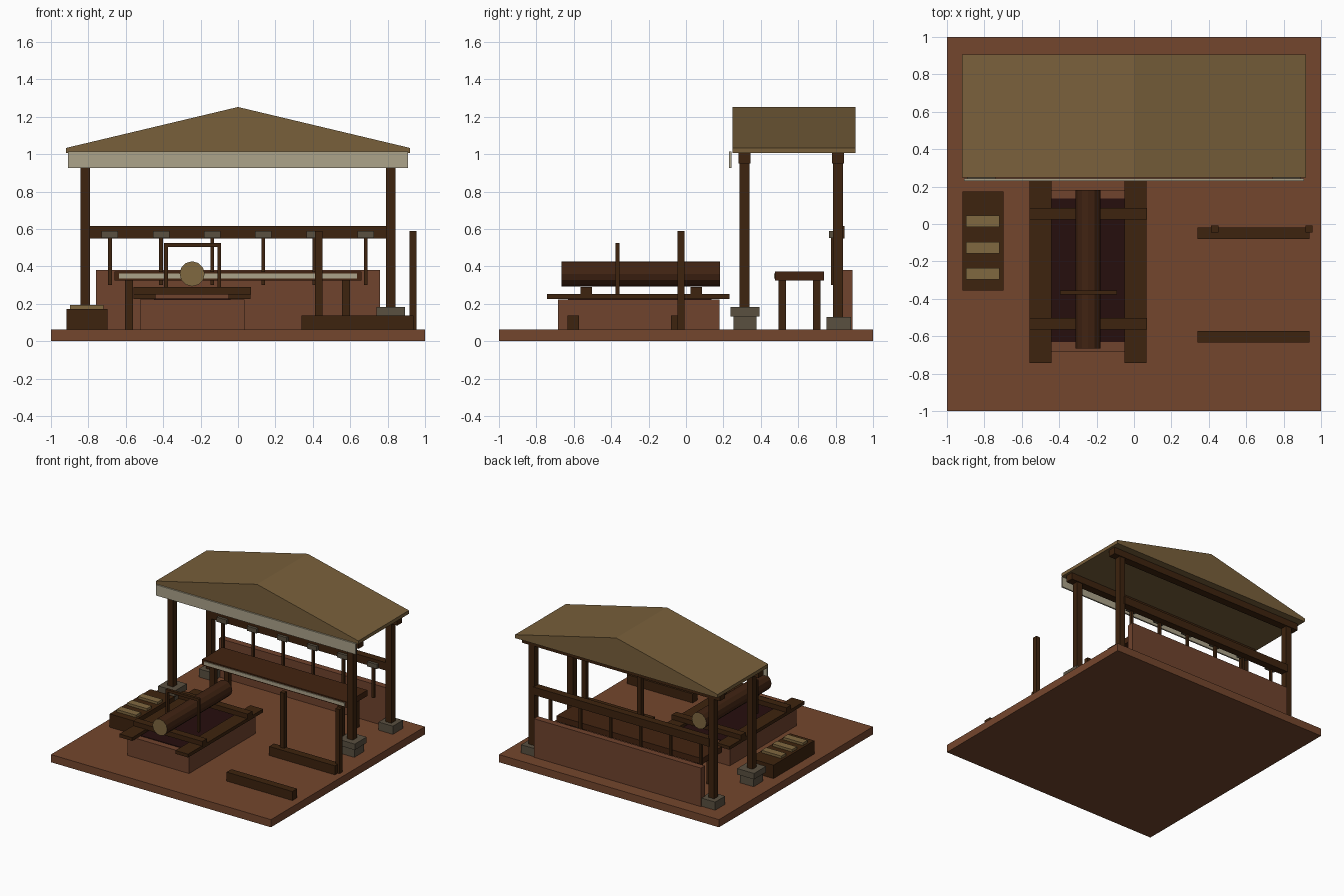
import bpy, bmesh, math

if "Cube" in bpy.data.objects:
    bpy.data.objects.remove(bpy.data.objects["Cube"])


def mat(name, rgb):
    lin = [((c / 255 + 0.055) / 1.055) ** 2.4 if c > 10 else c / 255 / 12.92 for c in rgb]
    m = bpy.data.materials.new(name)
    m.diffuse_color = (*lin, 1)
    m.use_nodes = True
    m.node_tree.nodes["Principled BSDF"].inputs["Base Color"].default_value = m.diffuse_color
    return m


EARTH = mat("red_earth", (116, 70, 45))
MUD = mat("mud_wall", (112, 67, 45))
WOOD = mat("dark_wood", (61, 35, 14))
BARK = mat("bark", (64, 35, 18))
BENCH = mat("bench_wood", (66, 35, 16))
STONE = mat("stone", (90, 80, 64))
THATCH = mat("thatch", (121, 96, 59))
TAN = mat("cut_wood", (128, 104, 64))
PALE = mat("pale_board", (172, 163, 138))
PIT = mat("pit_dark", (38, 14, 13))


def finish(name, bm, *mats):
    bmesh.ops.recalc_face_normals(bm, faces=bm.faces)
    me = bpy.data.meshes.new(name)
    bm.to_mesh(me)
    bm.free()
    for m in mats:
        me.materials.append(m)
    ob = bpy.data.objects.new(name, me)
    bpy.context.collection.objects.link(ob)
    return ob


def box(name, x, y, z, m):
    """Box from (min, max) pairs."""
    bm = bmesh.new()
    bmesh.ops.create_cube(bm, size=1)
    for v in bm.verts:
        for i, r in enumerate((x, y, z)):
            v.co[i] = r[0] if v.co[i] < 0 else r[1]
    return finish(name, bm, m)


def around(c, half):
    return (c - half, c + half)


# ground slab
box("ground", (-1, 1), (-1, 1), (0, 0.063), EARTH)

# gabled roof, ridge running front to back
bm = bmesh.new()
profile = [(-0.92, 1.005), (0.92, 1.005), (0.92, 1.033), (0, 1.252), (-0.92, 1.033)]
face = bm.faces.new([bm.verts.new((x, 0.248, z)) for x, z in profile])
ext = bmesh.ops.extrude_face_region(bm, geom=[face])["geom"]
bmesh.ops.translate(bm, vec=(0, 0.657, 0), verts=[v for v in ext if isinstance(v, bmesh.types.BMVert)])
finish("roof", bm, THATCH)
box("front_fascia", (-0.908, 0.908), (0.23, 0.242), (0.925, 1.013), PALE)

# posts, stone footings and roof plates
for side, s in (("left", -1), ("right", 1)):
    x = s * 0.817
    box(side + "_front_post", around(x, 0.026), around(0.313, 0.026), (0.17, 0.97), WOOD)
    box(side + "_back_post", around(x, 0.026), around(0.813, 0.026), (0.12, 0.97), WOOD)
    box(side + "_front_footing", around(x, 0.062), around(0.316, 0.062), (0.06, 0.135), STONE)
    box(side + "_front_footing_cap", around(x, 0.077), around(0.316, 0.077), (0.133, 0.182), STONE)
    box(side + "_back_footing", around(x, 0.065), around(0.816, 0.065), (0.06, 0.13), STONE)
for name, y in (("front", 0.313), ("back", 0.813)):
    box(name + "_roof_plate", (-0.9, 0.9), around(y, 0.032), (0.95, 1.006), WOOD)

# back wall and tool rail with hanging tools
box("back_wall", (-0.76, 0.76), (0.838, 0.89), (0.06, 0.38), MUD)
box("tool_rail", (-0.8, 0.8), (0.787, 0.847), (0.55, 0.615), WOOD)
for i in range(6):
    x = -0.685 + i * 0.2735
    box(f"tool_head_{i}", around(x, 0.044), (0.765, 0.79), (0.552, 0.59), STONE)
    box(f"tool_handle_{i}", around(x, 0.01), around(0.785, 0.01), (0.3, 0.555), WOOD)

# workbench
box("bench_top", (-0.66, 0.66), (0.477, 0.737), (0.325, 0.373), BENCH)
box("bench_edge_strip", (-0.637, 0.637), (0.47, 0.478), (0.335, 0.362), PALE)
for x in (-0.583, 0.578):
    for y in (0.515, 0.7):
        box("bench_leg", around(x, 0.022), around(y, 0.02), (0.06, 0.33), WOOD)

# saw pit with plank surround
box("saw_pit_wall", (-0.523, 0.035), (-0.685, 0.178), (0.06, 0.223), MUD)
box("saw_pit_opening", (-0.45, -0.04), (-0.632, 0.135), (0.221, 0.228), PIT)
for x in (-0.5, 0.008):
    box("pit_long_plank", around(x, 0.058), (-0.742, 0.232), (0.225, 0.252), WOOD)
for y in (-0.533, 0.055):
    box("pit_cross_beam", (-0.56, 0.07), around(y, 0.031), (0.25, 0.29), WOOD)

# log with cut ends
bm = bmesh.new()
bmesh.ops.create_cone(bm, cap_ends=True, segments=12, radius1=0.067, radius2=0.067, depth=0.845)
for f in bm.faces:
    f.material_index = 1 if abs(f.normal.z) > 0.9 else 0
log = finish("log", bm, BARK, TAN)
log.rotation_euler = (math.pi / 2, 0, 0)
log.location = (-0.245, -0.242, 0.36)

# frame saw straddling the log
for x in (-0.385, -0.1):
    box("saw_frame_side", around(x, 0.01), around(-0.367, 0.011), (0.25, 0.525), WOOD)
box("saw_frame_top", (-0.395, -0.09), around(-0.367, 0.011), (0.503, 0.525), WOOD)

# trestle beams and uprights
for y in (-0.05, -0.602):
    box("trestle_beam", (0.34, 0.938), around(y, 0.031), (0.06, 0.137), WOOD)
for x in (0.432, 0.935):
    box("trestle_upright", around(x, 0.019), around(-0.026, 0.019), (0.06, 0.59), WOOD)

# board stack
box("stack_base", (-0.918, -0.698), (-0.355, 0.175), (0.06, 0.173), WOOD)
for y in (0.014, -0.126, -0.266):
    box("stack_board", (-0.898, -0.718), around(y, 0.031), (0.17, 0.193), TAN)
